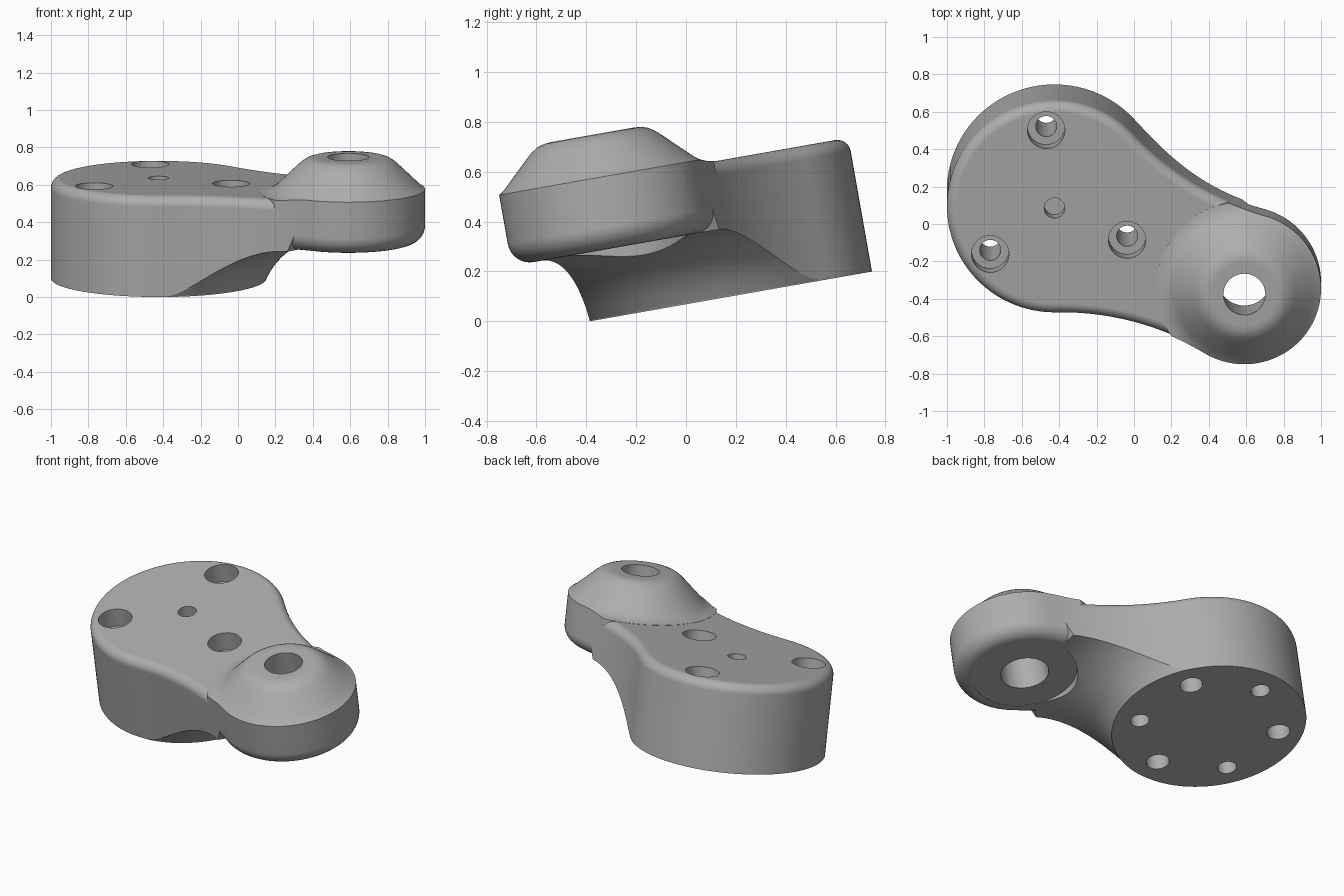
import bpy, bmesh
from math import pi, cos, sin, atan2, hypot, sqrt, radians
from mathutils import Matrix

if "Cube" in bpy.data.objects:
    bpy.data.objects.remove(bpy.data.objects["Cube"])

metal = bpy.data.materials.new("grey_metal")
metal.use_nodes = True
GREY = (0.42, 0.42, 0.42, 1)
metal.diffuse_color = GREY
metal.node_tree.nodes["Principled BSDF"].inputs["Base Color"].default_value = GREY

# Two round ends joined by concave tangent arcs, in the part's own level frame
R_BASE, R_BOSS, R_NECK = 0.575, 0.41, 1.5
BOSS = (1.015, -0.435)
PLATE_LOW, PLATE_TOP, BOSS_TOP = 0.273, 0.545, 0.735


def outline(inset):
    d, turn = hypot(*BOSS), atan2(BOSS[1], BOSS[0])
    r1, r2 = R_BASE + R_NECK, R_BOSS + R_NECK
    a = (r1 * r1 - r2 * r2 + d * d) / (2 * d)
    h = sqrt(r1 * r1 - a * a)
    t1, t2 = atan2(h, a), atan2(h, a - d)
    arcs = [(0, 0, R_BASE - inset, t1, 2 * pi - t1, 72),
            (a, -h, R_NECK + inset, pi - t1, pi - t2, 24),
            (d, 0, R_BOSS - inset, -t2, t2, 64),
            (a, h, R_NECK + inset, t2 - pi, t1 - pi, 24)]
    pts = []
    for cx, cy, r, start, end, n in arcs:
        for i in range(n):
            t = start + (end - start) * i / n
            x, y = cx + r * cos(t), cy + r * sin(t)
            pts.append((x * cos(turn) - y * sin(turn), x * sin(turn) + y * cos(turn)))
    return pts


def make_object(name, bm):
    bmesh.ops.recalc_face_normals(bm, faces=bm.faces)
    mesh = bpy.data.meshes.new(name)
    bm.to_mesh(mesh)
    bm.free()
    mesh.materials.append(metal)
    obj = bpy.data.objects.new(name, mesh)
    bpy.context.collection.objects.link(obj)
    return obj


def skin(name, rings, closed=False):
    """Join equal rings of points; cap both ends, or close the loop of rings."""
    bm = bmesh.new()
    loops = [[bm.verts.new(p) for p in ring] for ring in rings]
    pairs = list(zip(loops, loops[1:])) + ([(loops[-1], loops[0])] if closed else [])
    for low, high in pairs:
        for i in range(len(low)):
            j = (i + 1) % len(low)
            bm.faces.new((low[i], low[j], high[j], high[i]))
    if not closed:
        bm.faces.new(loops[0])
        bm.faces.new(loops[-1])
    return make_object(name, bm)


def loft(name, steps):
    return skin(name, [[(x, y, z) for x, y in outline(inset)] for inset, z in steps])


def turned(name, profile, centre=(0, 0), n=48, closed=False):
    return skin(name, [[(centre[0] + r * cos(2 * pi * i / n), centre[1] + r * sin(2 * pi * i / n), z)
                        for i in range(n)] for r, z in profile], closed)


def combine(target, other, operation):
    mod = target.modifiers.new("combine", 'BOOLEAN')
    mod.operation, mod.solver, mod.object = operation, 'EXACT', other
    bpy.ops.object.select_all(action='DESELECT')
    bpy.context.view_layer.objects.active = target
    target.select_set(True)
    bpy.ops.object.modifier_apply(modifier=mod.name)
    bpy.data.objects.remove(other)


def round_edge(radius, z, sign, n=8):
    """Quarter-round steps from a wall to a flat face at height z."""
    return [(radius * (1 - cos(pi / 2 * i / n)), z + sign * radius * (sin(pi / 2 * i / n) - 1))
            for i in range(n + 1)]


# Arm plate with rounded rims
arm = loft("mounting_arm", round_edge(0.09, PLATE_LOW, -1)[::-1] + round_edge(0.055, PLATE_TOP, 1))

# Base cylinder, swept out into the underside of the plate
base = loft("base", [(0, 0), (0, 0.42)])
REACH, SWEEP = 1.0, 0.467
sweep = []
for i in range(17):
    r = 0.577 + (REACH - 0.577) * i / 16
    sweep.append((r, PLATE_LOW - SWEEP + sqrt(SWEEP ** 2 - (REACH - r) ** 2)))
under = turned("under_cutter", [(0.577, -0.1)] + sweep + [(1.1, 0.5), (2, 0.5), (2, -0.1)], n=128, closed=True)
combine(base, under, 'DIFFERENCE')
combine(arm, base, 'UNION')

# Conical boss, kept inside the outline
boss = turned("boss", [(0.47, 0.44), (0.47, 0.546), (0.44, 0.55), (0.41, 0.562), (0.385, 0.58),
                       (0.36, 0.604), (0.275, 0.686), (0.25, 0.708), (0.225, 0.724),
                       (0.2, 0.732), (0.17, BOSS_TOP)], BOSS, 96)
combine(boss, loft("boss_limit", [(0, 0.4), (0, 0.9)]), 'INTERSECT')
combine(arm, boss, 'UNION')

# Spot face and tapered bore through the boss
combine(arm, turned("spot_face", [(0.31, -0.1), (0.31, PLATE_LOW + 0.002)], BOSS, 80), 'DIFFERENCE')
combine(arm, turned("bore", [(0.146, 0.2), (0.142, PLATE_LOW), (0.112, BOSS_TOP), (0.11, 0.8)], BOSS),
        'DIFFERENCE')

# Counterbored bolt holes alternating with blind holes underneath
for k in range(3):
    t = radians(96 + 120 * k)
    spot = (0.425 * cos(t), 0.425 * sin(t))
    combine(arm, turned("bolt_hole", [(0.056, -0.1), (0.056, 0.425), (0.1, 0.425), (0.1, 0.65)], spot, 40),
            'DIFFERENCE')
    t += pi / 3
    spot = (0.425 * cos(t), 0.425 * sin(t))
    combine(arm, turned("blind_hole", [(0.068, -0.1), (0.068, 0.25)], spot, 40), 'DIFFERENCE')
combine(arm, turned("centre_hole", [(0.055, 0.44), (0.055, 0.65)], n=40), 'DIFFERENCE')

# Tilt the finished part onto its resting edge and shade it
arm.data.transform(Matrix.Translation((-0.425, 0.18, 0.1)) @ Matrix.Rotation(radians(10), 4, 'X'))
bpy.ops.object.shade_smooth_by_angle(angle=radians(28))
weighted = arm.modifiers.new("even_shading", 'WEIGHTED_NORMAL')
weighted.keep_sharp = True
